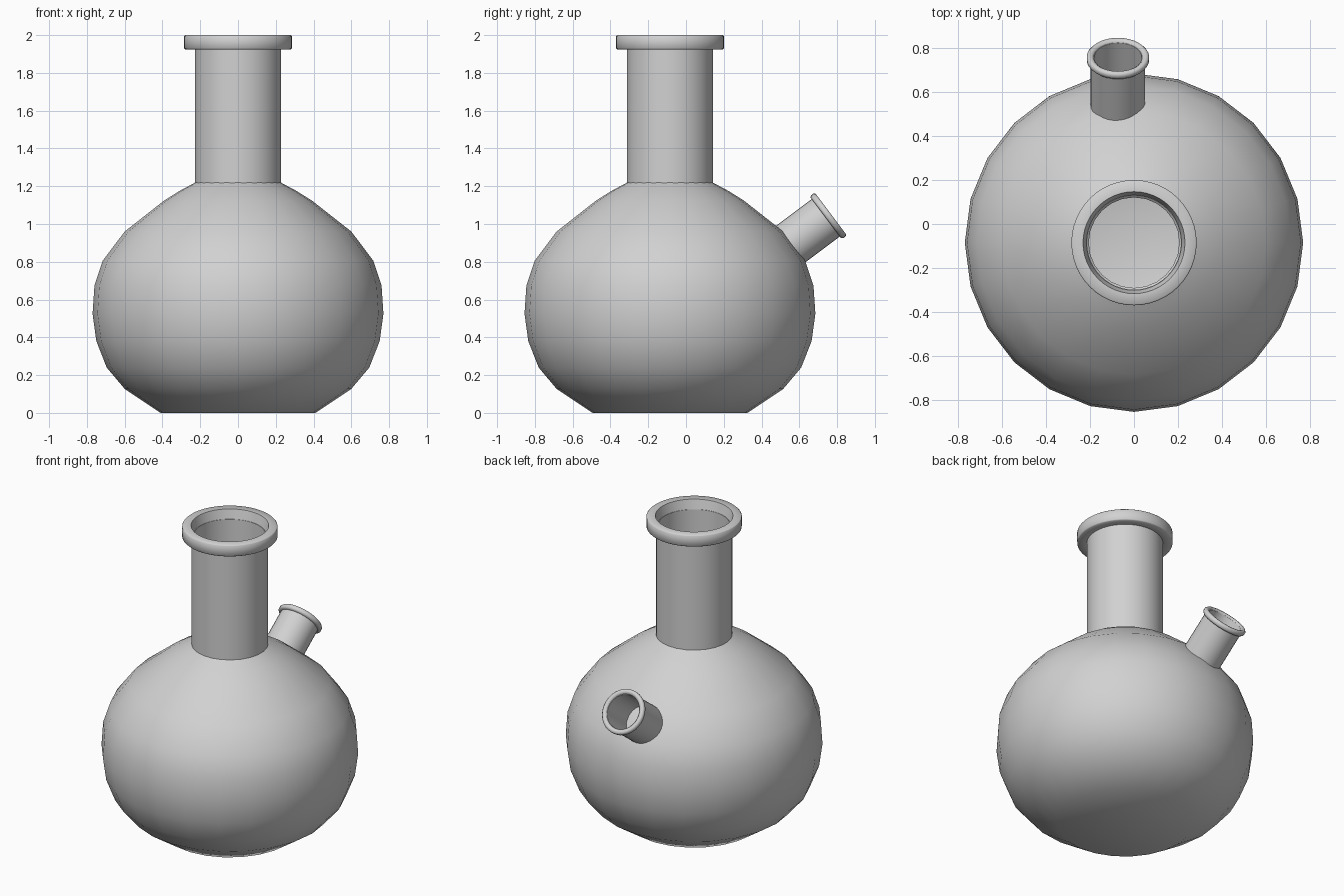
import bpy, bmesh, math
from mathutils import Matrix, Vector

cube = bpy.data.objects.get("Cube")
if cube:
    bpy.data.objects.remove(cube, do_unlink=True)

GREY = (0.64, 0.64, 0.64, 1)
mat = bpy.data.materials.new("pale grey")
mat.use_nodes = True
mat.diffuse_color = GREY
bsdf = mat.node_tree.nodes["Principled BSDF"]
bsdf.inputs["Base Color"].default_value = GREY
bsdf.inputs["Roughness"].default_value = 0.6


def lathe(name, profile, segments, matrix, closed=False, angle=60):
    """Turn a (radius, height) profile about the local z axis."""
    bm = bmesh.new()
    rings = []
    for r, z in profile:
        if r == 0:
            rings.append([bm.verts.new((0, 0, z))] * segments)
        else:
            turns = [math.tau * i / segments for i in range(segments)]
            rings.append([bm.verts.new((r * math.cos(a), r * math.sin(a), z)) for a in turns])
    pairs = list(zip(rings, rings[1:]))
    if closed:
        pairs.append((rings[-1], rings[0]))
    for low, high in pairs:
        for i in range(segments):
            j = (i + 1) % segments
            corners = dict.fromkeys((low[i], low[j], high[j], high[i]))
            bm.faces.new(list(corners))
    bmesh.ops.recalc_face_normals(bm, faces=bm.faces)
    mesh = bpy.data.meshes.new(name)
    bm.to_mesh(mesh)
    bm.free()
    mesh.materials.append(mat)
    obj = bpy.data.objects.new(name, mesh)
    obj.matrix_world = matrix
    bpy.context.collection.objects.link(obj)
    bpy.ops.object.select_all(action='DESELECT')
    obj.select_set(True)
    bpy.context.view_layer.objects.active = obj
    bpy.ops.object.shade_smooth_by_angle(angle=math.radians(angle))
    return obj


upright = Matrix.Translation((0, -0.085, 0))

# Round body with a flat base, a sloping shoulder and a thin inner wall
outer = [(0.41, 0), (0.6, 0.127), (0.695, 0.24), (0.75, 0.38), (0.77, 0.525),
         (0.76, 0.674), (0.716, 0.806), (0.6, 0.96), (0.39, 1.125),
         (0.31, 1.175), (0.226, 1.22)]
WALL = 0.02
inner = [(r - WALL, z + WALL * (1 - 2 * z / 1.22)) for r, z in outer]
lathe("body", [(0, 0)] + outer + inner[::-1] + [(0, WALL)], 24, upright)

# Straight neck
lathe("neck", [(0.228, 1.205), (0.228, 1.94), (0.214, 1.94), (0.214, 1.205)],
      48, upright, closed=True)

# Rim around the mouth, slightly eased at its outer edges
lathe("neck_rim", [(0.22, 1.925), (0.28, 1.925), (0.285, 1.93), (0.285, 1.995),
                   (0.28, 2), (0.232, 2), (0.214, 1.93)], 48, upright, closed=True)

# Slanted side spout, with its origin at the middle of its mouth
axis = Vector((0, 0.8, 0.6))
slanted = Matrix.Translation((-0.073, 0.767, 1.053)) @ axis.to_track_quat('Z', 'Y').to_matrix().to_4x4()
lathe("side_spout", [(0.124, -0.36), (0.124, -0.01), (0.108, -0.01), (0.108, -0.36)],
      32, slanted, closed=True)

# Rounded bead around the spout mouth
lathe("spout_rim", [(0.112, -0.034), (0.134, -0.034), (0.142, -0.025), (0.142, -0.009),
                    (0.134, 0), (0.12, 0), (0.108, -0.012)], 32, slanted, closed=True)
